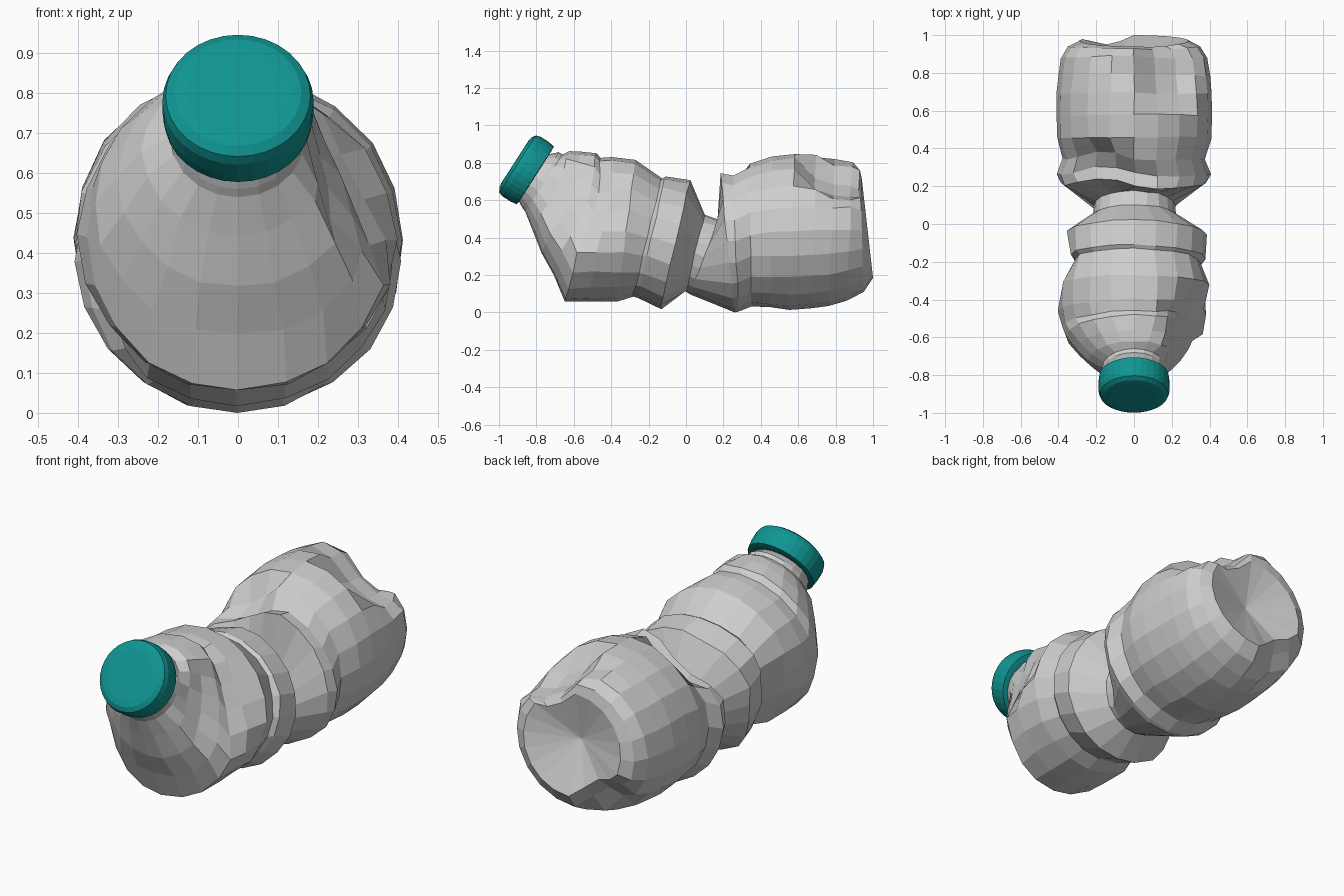
import bpy, bmesh, math, random
from mathutils import Vector

if "Cube" in bpy.data.objects:
    bpy.data.objects.remove(bpy.data.objects["Cube"])

random.seed(4)

def material(name, col):
    m = bpy.data.materials.new(name)
    m.diffuse_color = (*col, 1)
    m.use_nodes = True
    m.node_tree.nodes["Principled BSDF"].inputs["Base Color"].default_value = m.diffuse_color
    return m

grey = material("pale grey plastic", (0.62, 0.62, 0.62))
teal = material("teal plastic", (0.005, 0.30, 0.29))

def loft(name, rings, start, end, mat):
    """Bridge rings of points; close both ends with fans to a centre point."""
    bm = bmesh.new()
    loops = [[bm.verts.new(p) for p in r] for r in rings]
    n = len(loops[0])
    for a, b in zip(loops, loops[1:]):
        for i in range(n):
            j = (i + 1) % n
            bm.faces.new((a[i], a[j], b[j], b[i]))
    for loop, tip in ((loops[0], start), (loops[-1], end)):
        c = bm.verts.new(tip)
        for i in range(n):
            bm.faces.new((loop[i], loop[(i + 1) % n], c))
    bmesh.ops.recalc_face_normals(bm, faces=bm.faces)
    me = bpy.data.meshes.new(name)
    bm.to_mesh(me)
    bm.free()
    me.materials.append(mat)
    ob = bpy.data.objects.new(name, me)
    bpy.context.collection.objects.link(ob)
    return ob

# Crushed bottle: slanted rings (top y, top z, bottom y, bottom z, half width)
SECTIONS = [
    (-.74, .85, -.90, .61, .15), (-.68, .862, -.875, .565, .165),
    (-.66, .85, -.86, .545, .17), (-.62, .865, -.82, .45, .24),
    (-.56, .865, -.77, .32, .30), (-.48, .855, -.71, .20, .36),
    (-.46, .83, -.645, .06, .38), (-.40, .835, -.52, .062, .40),
    (-.27, .82, -.37, .065, .395), (-.13, .725, -.285, .09, .355),
    (-.11, .735, -.26, .08, .38), (.02, .71, -.135, .025, .385),
    (.10, .53, .00, .115, .22), (.175, .50, .02, .105, .215),
    (.18, .77, .26, .005, .385), (.25, .755, .28, .01, .405),
    (.34, .80, .35, .04, .375), (.46, .84, .45, .03, .408),
    (.58, .855, .55, .02, .413), (.70, .855, .67, .03, .41),
    (.80, .845, .76, .04, .40), (.89, .83, .86, .07, .385),
    (.93, .78, .95, .115, .35), (.94, .72, 1.0, .19, .29),
]
# Dents: centre, radius, push
DENTS = [
    ((.20, .82, .82), .24, (-.01, -.01, -.14)),    # rear top
    ((.32, -.56, .62), .25, (-.085, .03, -.03)),   # right shoulder
    ((-.37, -.20, .32), .24, (.06, 0, 0)),         # left waist
    ((-.20, .97, .17), .16, (.03, -.05, .07)),     # rear lower rim
    ((-.17, .22, .72), .22, (.03, .05, -.09)),     # upper left waist edge
]

def crumple(p, jitter):
    q = p.copy()
    for c, r, push in DENTS:
        d = (p - Vector(c)).length / r
        if d < 1:
            q += Vector(push) * (1 - d ** 3)
    return q + Vector([random.uniform(-jitter, jitter) for _ in range(3)])

SIDES = 20
rings = []
for k, (yt, zt, yb, zb, w) in enumerate(SECTIONS):
    ring = []
    for i in range(SIDES):
        a = 2 * math.pi * i / SIDES
        t = (1 + math.cos(a)) / 2
        p = Vector((w * math.sin(a), yb + (yt - yb) * t, zb + (zt - zb) * t))
        ring.append(crumple(p, .004 if 2 < k < 22 else 0))
    rings.append(ring)
body = loft("crushed_bottle", rings, (0, -.82, .73), (0, .89, .46), grey)

# Screw cap: lathed profile (radius, distance) around the tilted neck axis
axis = Vector((0, -.84, .54)).normalized()
up = Vector((0, .54, .84)).normalized()
base = Vector((0, -.804, .737))
PROFILE = [(.165, 0), (.184, .002), (.189, .04), (.189, .09),
           (.181, .115), (.158, .129), (.13, .133)]
rings = []
for r, d in PROFILE:
    rings.append([base + axis * d + r * (Vector((1, 0, 0)) * math.sin(a) + up * math.cos(a))
                  for a in (2 * math.pi * i / 32 for i in range(32))])
cap = loft("screw_cap", rings, base, base + axis * .133, teal)

# Rest on the ground
low = min(v.co.z for v in body.data.vertices)
for ob in (body, cap):
    for v in ob.data.vertices:
        v.co.z -= low
